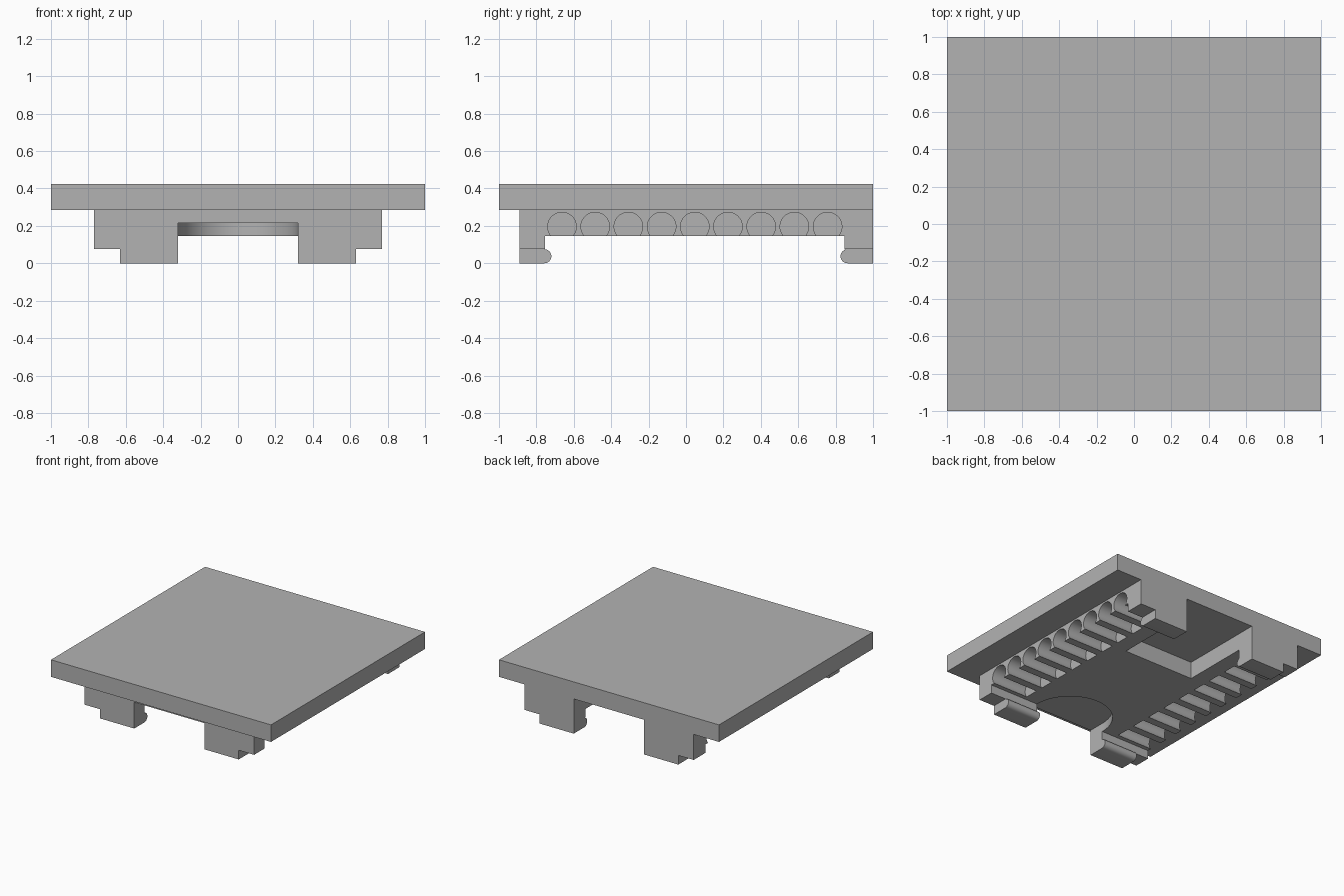
import bpy
import bmesh
from math import sin, cos, pi
from mathutils import Matrix

if "Cube" in bpy.data.objects:
    bpy.data.objects.remove(bpy.data.objects["Cube"])

grey = bpy.data.materials.new("plain grey")
grey.use_nodes = True
grey.diffuse_color = (0.45, 0.45, 0.45, 1)
grey.node_tree.nodes["Principled BSDF"].inputs["Base Color"].default_value = grey.diffuse_color

# Axis order that turns profile (u, v, depth) into (x, y, z)
PLACE = {"x": lambda u, v, d: (d, u, v), "z": lambda u, v, d: (u, v, d)}


def add_object(name, bm):
    bmesh.ops.recalc_face_normals(bm, faces=bm.faces)
    mesh = bpy.data.meshes.new(name)
    bm.to_mesh(mesh)
    bm.free()
    mesh.materials.append(grey)
    obj = bpy.data.objects.new(name, mesh)
    bpy.context.collection.objects.link(obj)
    return obj


def add_prism(bm, profile, axis, start, end):
    rings = [[bm.verts.new(PLACE[axis](u, v, d)) for u, v in profile] for d in (start, end)]
    bm.faces.new(rings[0])
    bm.faces.new(rings[1])
    for i in range(len(profile)):
        j = (i + 1) % len(profile)
        bm.faces.new((rings[0][i], rings[0][j], rings[1][j], rings[1][i]))


def prism(name, profile, axis, start, end):
    bm = bmesh.new()
    add_prism(bm, profile, axis, start, end)
    return add_object(name, bm)


def box(name, x, y, z):
    return prism(name, [(x[0], y[0]), (x[1], y[0]), (x[1], y[1]), (x[0], y[1])], "z", *z)


def arc(u, v, r, start, end, steps):
    angles = [start + (end - start) * i / steps for i in range(steps + 1)]
    return [(u + r * cos(a), v + r * sin(a)) for a in angles]


def cut(target, cutter):
    mod = target.modifiers.new(cutter.name, "BOOLEAN")
    mod.operation = "DIFFERENCE"
    mod.solver = "EXACT"
    mod.object = cutter
    bpy.context.view_layer.objects.active = target
    bpy.ops.object.modifier_apply(modifier=mod.name)
    bpy.data.objects.remove(cutter)


PLATE_Z, BODY_Z = 0.285, 0.145
BEAD = 0.0375
GAP = 0.32

# Square top plate
box("top_plate", (-1, 1), (-1, 1), (PLATE_Z, 0.425))

# Body: side profile with a rounded snap bead on each foot
profile = [(-0.89, PLATE_Z), (-0.89, 0)]
profile += arc(-0.757, BEAD, BEAD, -pi / 2, pi / 2, 12)
profile += [(-0.754, 2 * BEAD), (-0.754, BODY_Z), (0.848, BODY_Z), (0.848, 2 * BEAD)]
profile += arc(0.8635, BEAD, BEAD, pi / 2, 3 * pi / 2, 12)
profile += [(1, 0), (1, PLATE_Z)]
body = prism("clip_body", profile, "x", -0.77, 0.77)

# Steps on the outer side of the feet
for side in (-1, 1):
    cut(body, box("step_cutter", sorted((side * 0.63, side * 0.9)), (-1.2, 1.2), (-0.1, 0.0755)))

# Gap between the front feet, rounded recess behind it, rear pocket
cut(body, box("front_gap_cutter", (-GAP, GAP), (-1.1, -0.7), (-0.1, BODY_Z)))
recess = [(-GAP, -1.1), (GAP, -1.1)] + arc(0, -0.75, GAP, 0, pi, 40)
cut(body, prism("recess_cutter", recess, "z", -0.1, 0.215))
cut(body, box("rear_pocket_cutter", (-GAP, GAP), (0.288, 1.2), (-0.1, 0.4)))

# Row of round wire slots along both sides
bm = bmesh.new()
for i in range(9):
    circle = arc(-0.663 + i * 0.1775, 0.196, 0.0765, 0, 2 * pi, 40)[:-1]
    for side in (-1, 1):
        add_prism(bm, circle, "x", side * 0.45, side * 0.9)
cut(body, add_object("slot_cutter", bm))

# Smooth the round surfaces, keep the edges sharp
bpy.ops.object.select_all(action="DESELECT")
body.select_set(True)
bpy.context.view_layer.objects.active = body
bpy.ops.object.shade_smooth_by_angle(angle=pi / 6)
